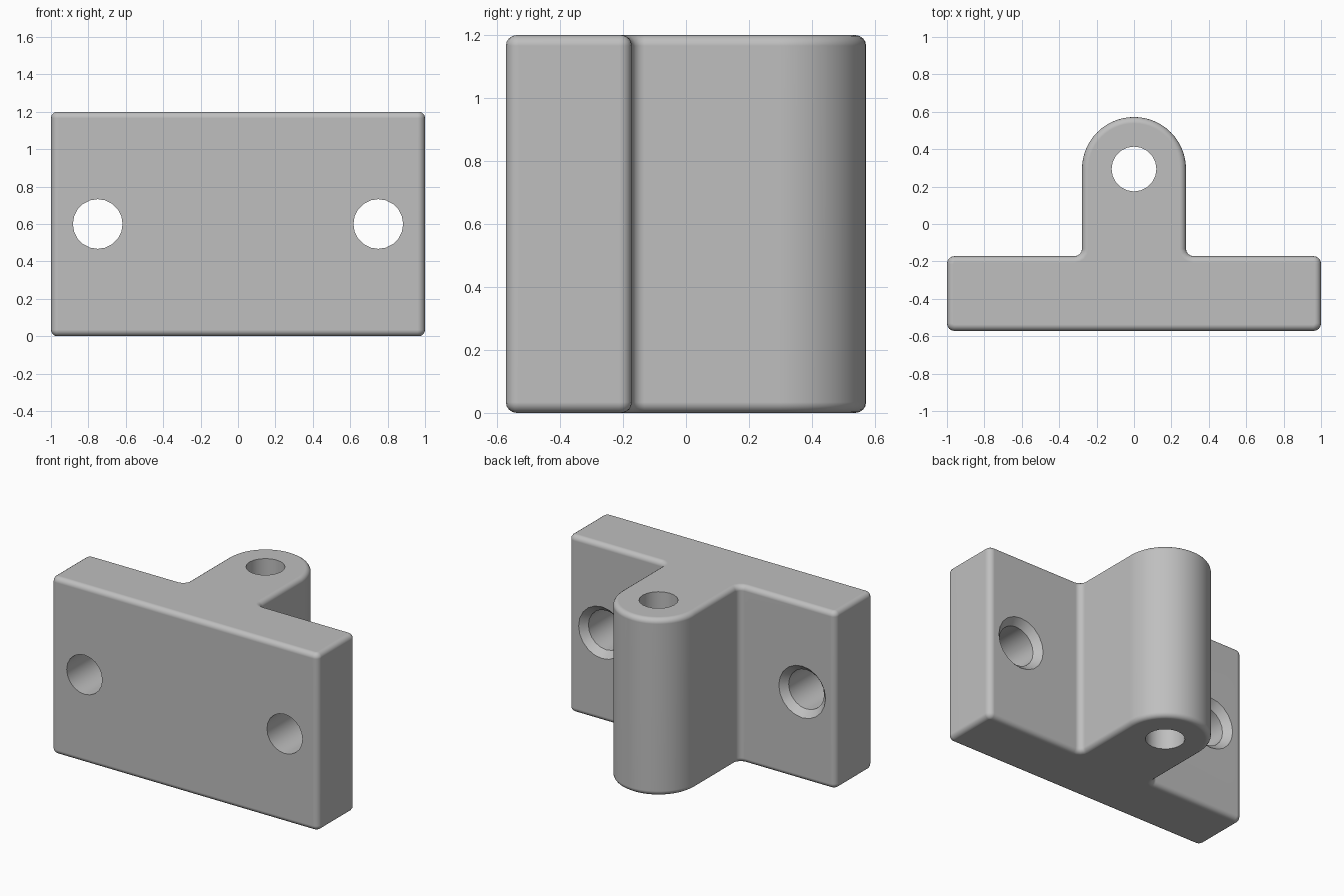
import bpy
import bmesh
from math import radians, cos, sin
from mathutils import Matrix

HEIGHT = 1.2
FRONT, BACK = -0.572, -0.172      # plate faces
LUG_R, LUG_Y = 0.278, 0.294       # rounded lug
ROUND, EDGE = 0.04, 0.034         # plan corner radius, rim rounding
SCREW_R, SINK_R, SINK_D = 0.133, 0.175, 0.045

cube = bpy.data.objects.get("Cube")
if cube:
    bpy.data.objects.remove(cube, do_unlink=True)

grey = bpy.data.materials.new("plain grey")
grey.use_nodes = True
colour = (0.52, 0.52, 0.52, 1)
grey.diffuse_color = colour
grey.node_tree.nodes["Principled BSDF"].inputs["Base Color"].default_value = colour


def arc(cx, cy, r, start, end, steps):
    angles = [radians(start + (end - start) * i / steps) for i in range(steps + 1)]
    return [(cx + r * cos(a), cy + r * sin(a)) for a in angles]


def make_object(name, bm):
    bmesh.ops.recalc_face_normals(bm, faces=bm.faces)
    mesh = bpy.data.meshes.new(name)
    bm.to_mesh(mesh)
    bm.free()
    mesh.materials.append(grey)
    obj = bpy.data.objects.new(name, mesh)
    bpy.context.collection.objects.link(obj)
    return obj


def cutter(name, rings, matrix):
    """Turned solid along local z from (radius, z) rings."""
    bm = bmesh.new()
    loops = [[bm.verts.new((x, y, z)) for x, y in arc(0, 0, r, 0, 360, 20)[:-1]]
             for r, z in rings]
    for a, b in zip(loops, loops[1:]):
        for i in range(len(a)):
            j = (i + 1) % len(a)
            bm.faces.new((a[i], a[j], b[j], b[i]))
    bm.faces.new(loops[0])
    bm.faces.new(loops[-1])
    bm.transform(matrix)
    obj = make_object(name, bm)
    obj.hide_render = True
    return obj


# T-shaped plan: half outline, mirrored
half = arc(1 - ROUND, FRONT + ROUND, ROUND, -90, 0, 4)
half += arc(1 - ROUND, BACK - ROUND, ROUND, 0, 90, 4)
half += arc(LUG_R + ROUND, BACK + ROUND, ROUND, 270, 180, 4)
half += arc(0, LUG_Y, LUG_R, 0, 90, 14)
outline = half + [(-x, y) for x, y in reversed(half[:-1])]

# Bracket body with rounded top and bottom rims
bm = bmesh.new()
base = bm.faces.new([bm.verts.new((x, y, 0)) for x, y in outline])
top = bmesh.ops.extrude_face_region(bm, geom=[base], use_keep_orig=True)["geom"]
bmesh.ops.translate(bm, vec=(0, 0, HEIGHT),
                    verts=[g for g in top if isinstance(g, bmesh.types.BMVert)])
bmesh.ops.recalc_face_normals(bm, faces=bm.faces)
rims = [e for e in bm.edges if abs(e.verts[0].co.z - e.verts[1].co.z) < 0.001]
bmesh.ops.bevel(bm, geom=rims, offset=EDGE, offset_type='OFFSET', segments=4,
                profile=0.5, affect='EDGES', clamp_overlap=False)
body = make_object("bracket_body", bm)

# Pin hole through the lug, countersunk screw holes through the plate
cutters = [cutter("pin_hole_cutter", [(0.12, -0.1), (0.12, HEIGHT + 0.1)],
                  Matrix.Translation((0, LUG_Y, 0)))]
extra = 0.02
screw = [(SCREW_R, FRONT - 0.1), (SCREW_R, BACK - SINK_D),
         (SINK_R, BACK), (SINK_R, BACK + extra)]
for side, x in (("left", 0.75), ("right", -0.75)):
    place = Matrix.Translation((x, 0, HEIGHT / 2)) @ Matrix.Rotation(radians(-90), 4, 'X')
    cutters.append(cutter(side + "_screw_hole_cutter", screw, place))

bpy.ops.object.select_all(action='DESELECT')
body.select_set(True)
bpy.context.view_layer.objects.active = body
for c in cutters:
    mod = body.modifiers.new(c.name, 'BOOLEAN')
    mod.operation = 'DIFFERENCE'
    mod.solver = 'EXACT'
    mod.object = c
    bpy.ops.object.modifier_apply(modifier=mod.name)
    bpy.data.objects.remove(c, do_unlink=True)

# Smooth rounds, flat main faces
bpy.ops.object.shade_smooth_by_angle(angle=radians(30))
weighted = body.modifiers.new("flat_faces", 'WEIGHTED_NORMAL')
weighted.keep_sharp = True
